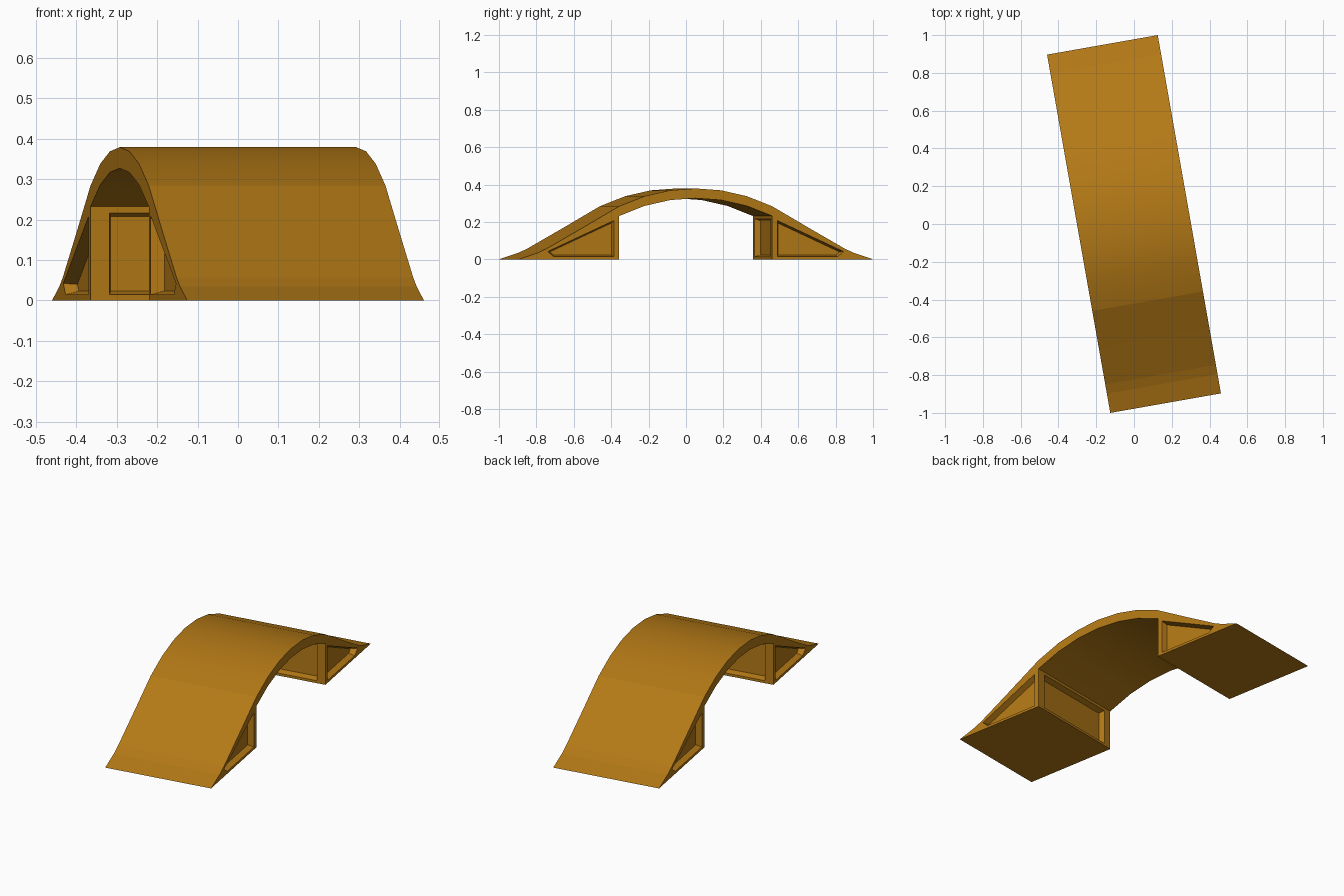
import bpy, bmesh, math
from mathutils import Vector

if "Cube" in bpy.data.objects:
    bpy.data.objects.remove(bpy.data.objects["Cube"])

HALF_W = 0.2975          # half width of the ramp
PIER = 0.415             # inner wall of each pier
CREST, R = 0.379, 0.954  # top height and arch radius
THICK = 0.052            # deck thickness over the opening


def arch_z(v):
    return CREST - R + math.sqrt(R * R - v * v)


def prism(bm, pts, direction):
    """Closed solid from a planar outline swept along a vector; returns the start face."""
    d = Vector(direction)
    a = [bm.verts.new(p) for p in pts]
    b = [bm.verts.new(Vector(p) + d) for p in pts]
    start = bm.faces.new(a)
    faces = [start, bm.faces.new(b[::-1])]
    for i in range(len(pts)):
        j = (i + 1) % len(pts)
        faces.append(bm.faces.new((a[j], a[i], b[i], b[j])))
    bmesh.ops.recalc_face_normals(bm, faces=faces)
    return start


def make_object(name, bm):
    mesh = bpy.data.meshes.new(name)
    bm.to_mesh(mesh)
    bm.free()
    ob = bpy.data.objects.new(name, mesh)
    bpy.context.collection.objects.link(ob)
    return ob


# bridge outline: ramps, arched deck, square opening
arc = [i * PIER / 3 for i in range(-3, 4)]
ramp = [(0.963, 0.0), (0.86, 0.034), (0.81, 0.057), (0.615, 0.168)]
top = [(-v, z) for v, z in ramp] + [(v, arch_z(v)) for v in arc] + ramp[::-1]
under = [(PIER, 0.0)] + [(v, arch_z(v) - THICK) for v in arc[::-1]] + [(-PIER, 0.0)]
bm = bmesh.new()
prism(bm, [(-HALF_W, v, z) for v, z in top + under], (2 * HALF_W, 0, 0))
bridge = make_object("arched_bridge_ramp", bm)

# tapered cutters for the recessed panels
bm = bmesh.new()
DEPTH, TAPER, EPS, OUT = 0.032, 0.009, 0.0005, 0.02
side_panel = [(0.443, 0.014), (0.77, 0.014), (0.803, 0.042), (0.443, 0.208)]
for sv in (-1, 1):
    for su in (-1, 1):
        x = su * (HALF_W - EPS)
        f = prism(bm, [(x, sv * v, z) for v, z in side_panel], (su * OUT, 0, 0))
        bmesh.ops.inset_individual(bm, faces=[f], thickness=TAPER, depth=DEPTH,
                                   use_even_offset=True)
    y = sv * (PIER + EPS)
    wall = [(-0.25, 0.014), (0.25, 0.014), (0.25, 0.216), (-0.25, 0.216)]
    f = prism(bm, [(u, y, z) for u, z in wall], (0, -sv * OUT, 0))
    bmesh.ops.inset_individual(bm, faces=[f], thickness=TAPER, depth=DEPTH,
                               use_even_offset=True)
bmesh.ops.recalc_face_normals(bm, faces=bm.faces[:])
cutter = make_object("panel_cutter", bm)
cutter.hide_render = True

# carve the panels, then drop the cutter
mod = bridge.modifiers.new("panels", 'BOOLEAN')
mod.operation = 'DIFFERENCE'
mod.solver = 'EXACT'
mod.object = cutter
dg = bpy.context.evaluated_depsgraph_get()
carved = bpy.data.meshes.new_from_object(bridge.evaluated_get(dg))
bridge.modifiers.clear()
bridge.data = carved
bpy.data.objects.remove(cutter)

# smooth arch surfaces, everything else flat
for p in carved.polygons:
    p.use_smooth = abs(p.center.y) < PIER - 0.01 and abs(p.normal.z) > 0.5

# wood-brown colour
mat = bpy.data.materials.new("ochre")
mat.diffuse_color = (0.45, 0.19, 0.008, 1)
mat.use_nodes = True
mat.node_tree.nodes["Principled BSDF"].inputs["Base Color"].default_value = mat.diffuse_color
carved.materials.clear()
carved.materials.append(mat)

# the bridge sits turned by ten degrees
bridge.rotation_euler.z = math.radians(10)
